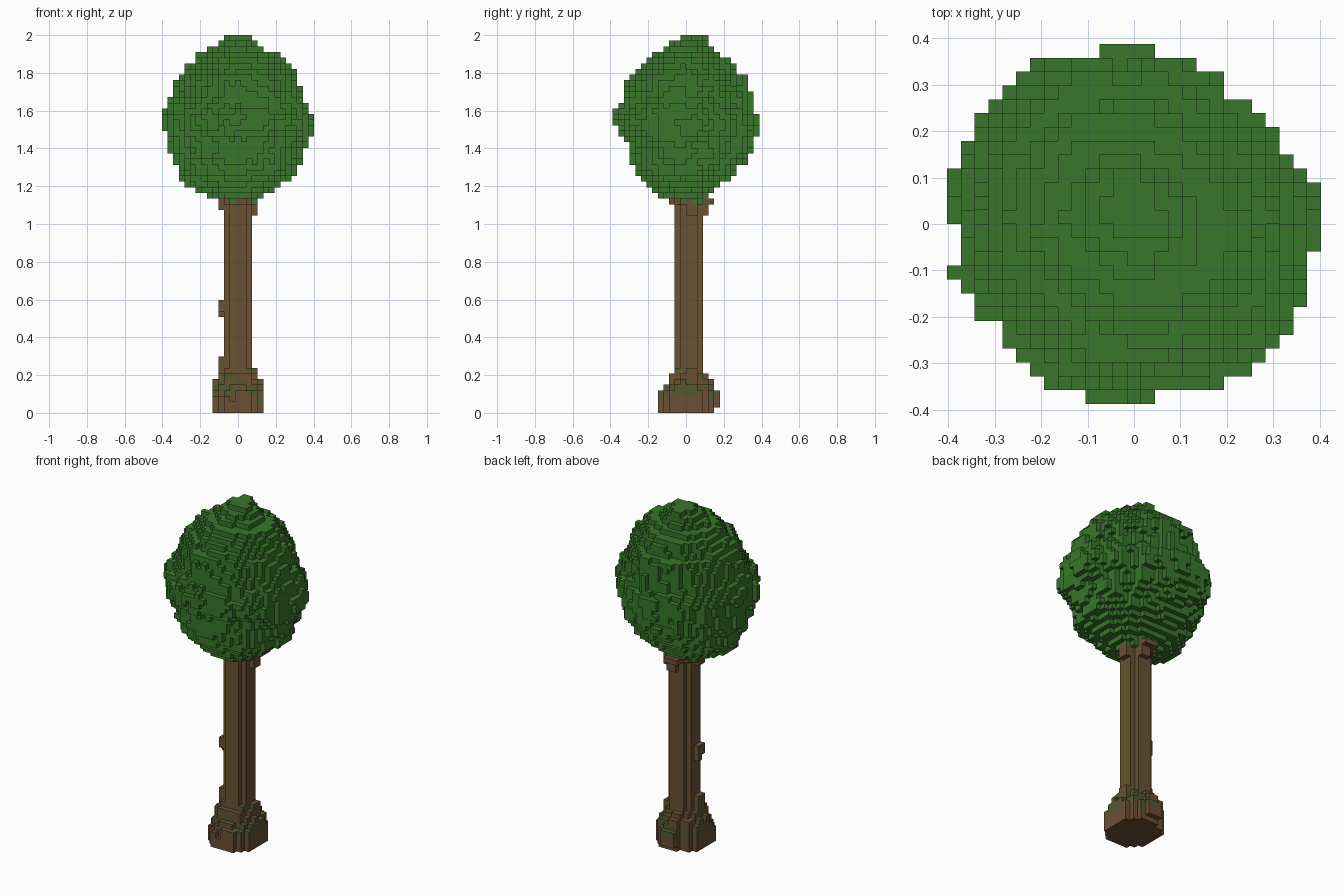
import bpy
import bmesh
import random
from mathutils import Vector, noise

random.seed(7)
LAYERS = 67
V = 2 / LAYERS  # edge length of one block

if "Cube" in bpy.data.objects:
    bpy.data.objects.remove(bpy.data.objects["Cube"])


def material(name, colour):
    mat = bpy.data.materials.new(name)
    mat.use_nodes = True
    mat.diffuse_color = (*colour, 1)
    bsdf = mat.node_tree.nodes["Principled BSDF"]
    bsdf.inputs["Base Color"].default_value = (*colour, 1)
    bsdf.inputs["Roughness"].default_value = 1
    return mat


leaf = material("leaf green", (0.04, 0.18, 0.024))
bark = material("bark brown", (0.142, 0.086, 0.032))
root = material("root brown", (0.143, 0.08, 0.033))
moss = material("moss olive", (0.09, 0.098, 0.03))


def extents(profile, k):
    """Interpolate left, right, front and back reach at a layer."""
    for low, high in zip(profile, profile[1:]):
        if low[0] <= k <= high[0]:
            t = (k - low[0]) / (high[0] - low[0])
            return [a + (b - a) * t for a, b in zip(low[1:], high[1:])]


def blob(profile, power, column_jitter, cell_jitter):
    """Fill layered, lopsided ovals with blocks and roughen the rim."""
    cells = set()
    for i in range(-13, 14):
        for j in range(-13, 13):
            column = random.uniform(-column_jitter, column_jitter)
            for k in range(profile[0][0], profile[-1][0] + 1):
                left, right, front, back = extents(profile, k)
                x, y = i, j + 0.5
                u = abs(x) / (right if x > 0 else left)
                v = abs(y) / (back if y > 0 else front)
                rough = noise.noise(Vector((i, j, k)) * 0.37) * cell_jitter
                rough += random.uniform(-cell_jitter, cell_jitter) * 0.5
                p = power(x, y, k)
                if u ** p + v ** p < 1 + column + rough:
                    cells.add((i, j, k))
    return cells


def box(xs, ys, zs):
    """Blocks in inclusive index ranges."""
    return {(i, j, k) for i in range(xs[0], xs[1] + 1)
            for j in range(ys[0], ys[1] + 1)
            for k in range(zs[0], zs[1] + 1)}


SIDES = [Vector(d) for d in ((1, 0, 0), (-1, 0, 0), (0, 1, 0),
                             (0, -1, 0), (0, 0, 1), (0, 0, -1))]


def neighbours(cell):
    return [tuple(int(a + b) for a, b in zip(cell, d)) for d in SIDES]


def build(name, cells, solid, mats, rule=lambda cell: 0):
    """Mesh only the block sides that face open air."""
    bm = bmesh.new()
    verts = {}

    def vert(p):
        key = tuple(round(c) for c in p)
        if key not in verts:
            i, j, k = key
            verts[key] = bm.verts.new(((i - 1) / 2 * V, j / 2 * V, k / 2 * V))
        return verts[key]

    for cell in sorted(cells):
        slot = rule(cell)
        centre = Vector(cell) * 2 + Vector((1, 1, 1))
        for side, other in zip(SIDES, neighbours(cell)):
            if other in solid:
                continue
            a = Vector((side.y, side.z, side.x))
            b = side.cross(a)
            ring = [side + a + b, side - a + b, side - a - b, side + a - b]
            face = bm.faces.new([vert(centre + p) for p in ring])
            face.material_index = slot
    mesh = bpy.data.meshes.new(name)
    bm.to_mesh(mesh)
    bm.free()
    for mat in mats:
        mesh.materials.append(mat)
    obj = bpy.data.objects.new(name, mesh)
    bpy.context.collection.objects.link(obj)


def crown_power(x, y, k):
    """Leaner shoulders on one diagonal, sharper towards the tip."""
    if x > 0 and y > 0:
        full = 0.05 * max(0, 47 - k)
        return 1.5 + min(full, 0.35) - 0.02 * max(0, k - 58)
    if x < 0 and y < 0:
        return 1.95 - 0.04 * max(0, k - 48)
    return 2.1


# Crown: layer, then reach to the left, right, front and back in blocks
crown_profile = [
    (38, 5.5, 4.5, 5, 4), (40, 9.4, 7.6, 7, 6.2), (42, 10.5, 10.2, 9, 8.6),
    (45, 11.5, 11.5, 10, 11), (47, 12.5, 12, 10, 12), (50, 13, 13.5, 12, 13),
    (52, 13.5, 13, 13, 13), (54, 12.5, 12.5, 12, 11), (56, 11.5, 11.5, 11, 11),
    (59, 10.5, 10.5, 10, 10.8), (60, 9.8, 9.8, 9, 9.2), (62, 8, 8.3, 7, 8.6),
    (63, 7, 7.5, 6, 6.4), (64, 5, 5, 4, 5), (66, 2.5, 2.5, 1.2, 4)]
crown = blob(crown_profile, crown_power, 0.03, 0.11)
crown = {c for c in crown if sum(n in crown for n in neighbours(c)) > 1}

# Trunk: a square post with its corner columns left out
trunk = {c for c in box((-2, 2), (-2, 2), (0, 38))
         if abs(c[0]) + abs(c[1]) < 4}
trunk -= crown

# Flared root base with a bump at the back and a spur on one side
base_profile = [(0, 4.8, 4.8, 5.2, 5.1), (3, 4.7, 4.7, 5, 5.1),
                (5, 4.5, 4, 3.6, 4.6), (7, 3.4, 3.4, 2.4, 3)]
base = blob(base_profile, lambda x, y, k: 1.95 - 0.03 * k, 0.16, 0.06)
base |= box((-1, 1), (5, 5), (1, 3)) | box((-3, -3), (-1, 0), (5, 9))
base = {c for c in base if abs(c[0]) < 5 and c[1] > -6} - trunk

# Short limbs where the crown meets the trunk, and leaves hanging there
collar = {c for c in box((-3, 3), (-3, 3), (37, 37))
          if abs(c[0]) + abs(c[1]) < 5}
collar |= box((3, 3), (0, 1), (35, 36)) | box((-3, -3), (-1, 0), (36, 36))
collar |= box((0, 1), (3, 3), (35, 36)) | box((-1, 1), (4, 4), (37, 37))
collar -= trunk
hanging = {c for c in sorted(collar)
           if c[2] == 37 and c[1] < 3 and random.random() < 0.3}
collar -= hanging
crown |= hanging

# Knot on the side of the trunk
knot = box((-3, -3), (-1, 0), (18, 19)) | {(-3, 0, 17)}

solid = crown | trunk | base | collar | knot


def moss_rule(cell):
    chance = 0.12 if cell[2] < 3 else 0.5
    return int(cell[2] > 1 and random.random() < chance)


build("crown", crown, solid, [leaf])
build("trunk", trunk, solid, [bark])
build("root_base", base, solid, [root, moss], moss_rule)
build("upper_limbs", collar, solid, [root])
build("trunk_knot", knot, solid, [bark])
